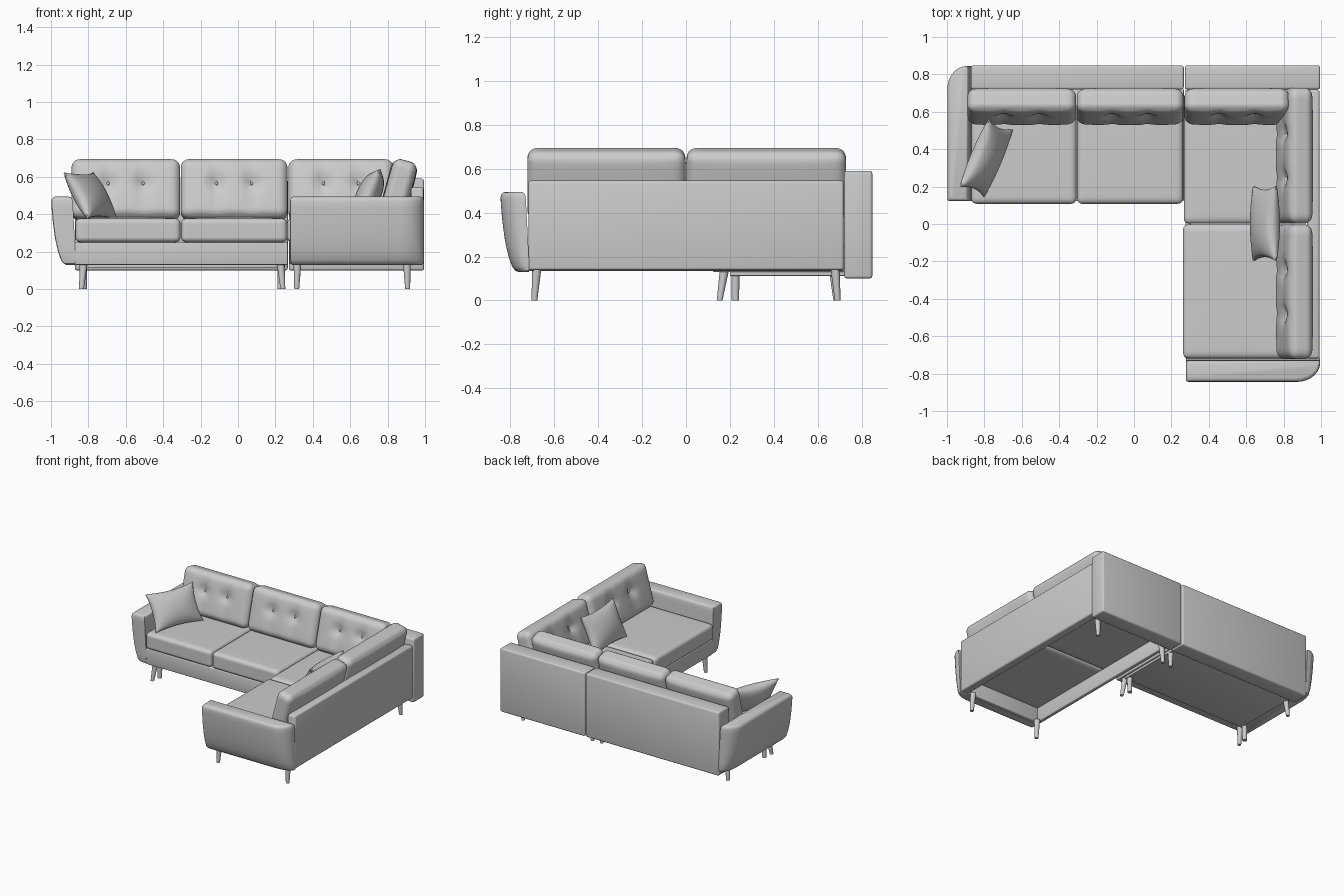
import bpy, bmesh, math
from mathutils import Vector, Matrix, Euler

if "Cube" in bpy.data.objects:
    bpy.data.objects.remove(bpy.data.objects["Cube"])


def finish(name, bm):
    bmesh.ops.recalc_face_normals(bm, faces=bm.faces)
    me = bpy.data.meshes.new(name)
    bm.to_mesh(me)
    bm.free()
    ob = bpy.data.objects.new(name, me)
    bpy.context.collection.objects.link(ob)
    return ob


def box(name, x0, x1, y0, y1, z0, z1, bevel=0.006):
    bm = bmesh.new()
    bmesh.ops.create_cube(bm, size=1)
    for v in bm.verts:
        v.co = ((x0 + x1) / 2 + v.co.x * (x1 - x0),
                (y0 + y1) / 2 + v.co.y * (y1 - y0),
                (z0 + z1) / 2 + v.co.z * (z1 - z0))
    bmesh.ops.bevel(bm, geom=bm.edges[:], offset=bevel, segments=3,
                    profile=0.5, affect='EDGES')
    return finish(name, bm)


def soft_grid(cuts):
    # cube of half size 1 with rows gathered towards the edges
    bm = bmesh.new()
    bmesh.ops.create_cube(bm, size=2)
    bmesh.ops.subdivide_edges(bm, edges=bm.edges[:], cuts=cuts, use_grid_fill=True)
    for v in bm.verts:
        v.co = [0.5 * s + 0.5 * math.sin(s * math.pi / 2) for s in v.co]
    return bm


def cushion(name, size, centre, rot=(0, 0, 0), r=0.04, puff=0.1, axis=2, buttons=()):
    # rounded box, swollen along one axis, dimpled at the buttons on its -y side
    bm = soft_grid(23)
    h = Vector(size) / 2
    m = Matrix.Translation(centre) @ Euler(rot).to_matrix().to_4x4()
    a, b = [i for i in range(3) if i != axis]
    for v in bm.verts:
        s = v.co.copy()
        p = Vector([s[i] * h[i] for i in range(3)])
        q = Vector([max(-(h[i] - r), min(h[i] - r, p[i])) for i in range(3)])
        p = q + (p - q).normalized() * r
        p[axis] *= 1 - puff + puff * (1 - s[a] ** 4) * (1 - s[b] ** 4)
        if p.y < 0:
            for bx, bz in buttons:
                dx, dz = p.x - bx, p.z - bz
                fade = max(0, 1 - s.z ** 4)
                p.y += 0.025 * math.exp(-(dx * dx + dz * dz) / 0.0016)
                p.y += 0.010 * fade * math.exp(-dx * dx / 0.0008)
        v.co = m @ p
    finish(name, bm)
    for bx, bz in buttons:
        bm = bmesh.new()
        bmesh.ops.create_uvsphere(bm, u_segments=12, v_segments=8, radius=0.009)
        bmesh.ops.transform(bm, verts=bm.verts, matrix=m @ Matrix.Translation((bx, -h.y + 0.034, bz)))
        finish(name + "_button", bm)


def pillow(name, size, centre, u, v_dir):
    # square pillow with pinched rim and pointed corners
    bm = soft_grid(19)
    u, w = Vector(u).normalized(), Vector(v_dir).normalized()
    n = w.cross(u)
    for v in bm.verts:
        s = v.co.copy()
        f = math.sqrt(max(0, (1 - s.x ** 2) * (1 - s.z ** 2)))
        px = s.x * (1 - 0.10 * (1 - s.z ** 2)) * size[0] / 2
        pz = s.z * (1 - 0.12 * (1 - s.x ** 2)) * size[2] / 2
        py = s.y * (0.06 + 0.94 * f) * size[1] / 2
        v.co = Vector(centre) + u * px + n * py + w * pz
    finish(name, bm)


def arm(name, length, place):
    # stacked outlines: (height, inner offset, outer offset, end inset)
    rows = [(0.130, 0.000, 0.050, 0.012), (0.136, 0.000, 0.064, 0.004), (0.155, 0.000, 0.078, 0),
            (0.20, 0.002, 0.094, 0), (0.27, 0.005, 0.110, 0), (0.36, 0.010, 0.122, 0),
            (0.44, 0.014, 0.129, 0), (0.470, 0.016, 0.130, 0), (0.483, 0.019, 0.127, 0.003),
            (0.491, 0.026, 0.119, 0.009), (0.494, 0.036, 0.108, 0.018)]
    bm = bmesh.new()
    loops = []
    for z, i, o, e in rows:
        pts = [(i, e), (o - 0.012, e), (o - 0.003, e + 0.003), (o, e + 0.012)]
        ra, rb = (o - i) * 0.9, 0.125
        for k in range(13):
            t = k / 12 * math.pi / 2
            pts.append((o - ra + ra * math.cos(t), length - e - rb + rb * math.sin(t)))
        pts.append((i, length - e))
        loops.append([bm.verts.new((*place(a, b), z)) for a, b in pts])
    for l0, l1 in zip(loops, loops[1:]):
        for k in range(len(l0)):
            j = (k + 1) % len(l0)
            bm.faces.new((l0[k], l0[j], l1[j], l1[k]))
    bm.faces.new(loops[0])
    bm.faces.new(loops[-1])
    finish(name, bm)


def leg(name, x, y, dx=0, dy=0, top=0.14, r0=0.013, r1=0.021):
    # tapered leg whose foot is shifted by dx, dy
    bm = bmesh.new()
    bmesh.ops.create_cone(bm, cap_ends=True, segments=16, radius1=r0, radius2=r1, depth=top)
    for v in bm.verts:
        foot = 0.5 - v.co.z / top
        v.co = (v.co.x + x + dx * foot, v.co.y + y + dy * foot, v.co.z + top / 2)
    finish(name, bm)


# back panels of the long side and the corner
box("long_back_panel", -0.872, 0.266, 0.72, 0.848, 0.10, 0.59, 0.012)
box("corner_back_panel", 0.272, 0.995, 0.72, 0.848, 0.10, 0.59, 0.012)

# long side base and underside
box("long_base", -0.872, 0.266, 0.122, 0.722, 0.13, 0.25)
box("long_underside", -0.82, 0.25, 0.20, 0.72, 0.112, 0.132, 0.003)

# short side: open frame and outer panel
box("side_panel", 0.925, 0.992, -0.718, 0.718, 0.138, 0.545, 0.012)
box("side_inner_rail", 0.275, 0.305, -0.718, 0.718, 0.135, 0.25)
box("side_front_rail", 0.30, 0.93, -0.718, -0.69, 0.135, 0.25)
box("side_back_rail", 0.30, 0.93, 0.69, 0.718, 0.135, 0.25)

# arms
arm("left_arm", 0.722, lambda a, b: (-0.868 - a, 0.122 + b))
arm("right_arm", 0.717, lambda a, b: (0.278 + b, -0.714 - a))

# seat cushions: x range, y range
for i, (x0, x1, y0, y1) in enumerate([(-0.870, -0.308, 0.108, 0.66), (-0.304, 0.262, 0.108, 0.66),
                                      (0.266, 0.88, 0.002, 0.70), (0.262, 0.88, -0.718, -0.002)]):
    cushion(f"seat_cushion_{i + 1}", (x1 - x0, y1 - y0, 0.135),
            ((x0 + x1) / 2, (y0 + y1) / 2, 0.314), r=0.028, puff=0.06)

# back cushions, leaning backwards
tilt = math.radians(-15)
tufts = [(-0.095, 0.025), (0.095, 0.025)]
for i, (x0, x1) in enumerate([(-0.89, -0.31), (-0.306, 0.264), (0.27, 0.83)]):
    cushion(f"back_cushion_{i + 1}", (x1 - x0, 0.145, 0.325), ((x0 + x1) / 2, 0.628, 0.530),
            (tilt, 0, 0), r=0.045, puff=0.12, axis=1, buttons=tufts)
for i, (y0, y1) in enumerate([(-0.722, -0.003), (0.003, 0.728)]):
    cushion(f"side_back_cushion_{i + 1}", (y1 - y0, 0.145, 0.325), (0.858, (y0 + y1) / 2, 0.530),
            (tilt, 0, -math.pi / 2), r=0.045, puff=0.12, axis=1,
            buttons=[(-0.12, 0.025), (0.12, 0.025)])

# throw pillows
pillow("left_pillow", (0.39, 0.13, 0.28), (-0.79, 0.352, 0.50), (0.39, 0.92, 0), (-0.12, 0.05, 0.23))
pillow("right_pillow", (0.40, 0.13, 0.29), (0.70, 0.003, 0.508), (0, 1, 0), (0.10, 0, 0.22))

# legs: splayed ones at the corners, straight supports behind the long side's front legs
for x, dx in ((-0.825, -0.012), (0.228, 0.012)):
    leg("long_front_leg", x, 0.175, dx, -0.022)
    leg("long_support_leg", x, 0.225, 0, 0, 0.115, 0.017, 0.018)
    leg("long_back_leg", x, 0.672, dx, 0.012)
for x, dx in ((0.318, -0.004), (0.903, 0.004)):
    leg("side_front_leg", x, -0.680, dx, -0.010)
    leg("side_back_leg", x, 0.680, dx, 0.010)

bpy.ops.object.select_all(action='SELECT')
bpy.context.view_layer.objects.active = bpy.context.selected_objects[0]
bpy.ops.object.shade_smooth_by_angle(angle=math.radians(40))
